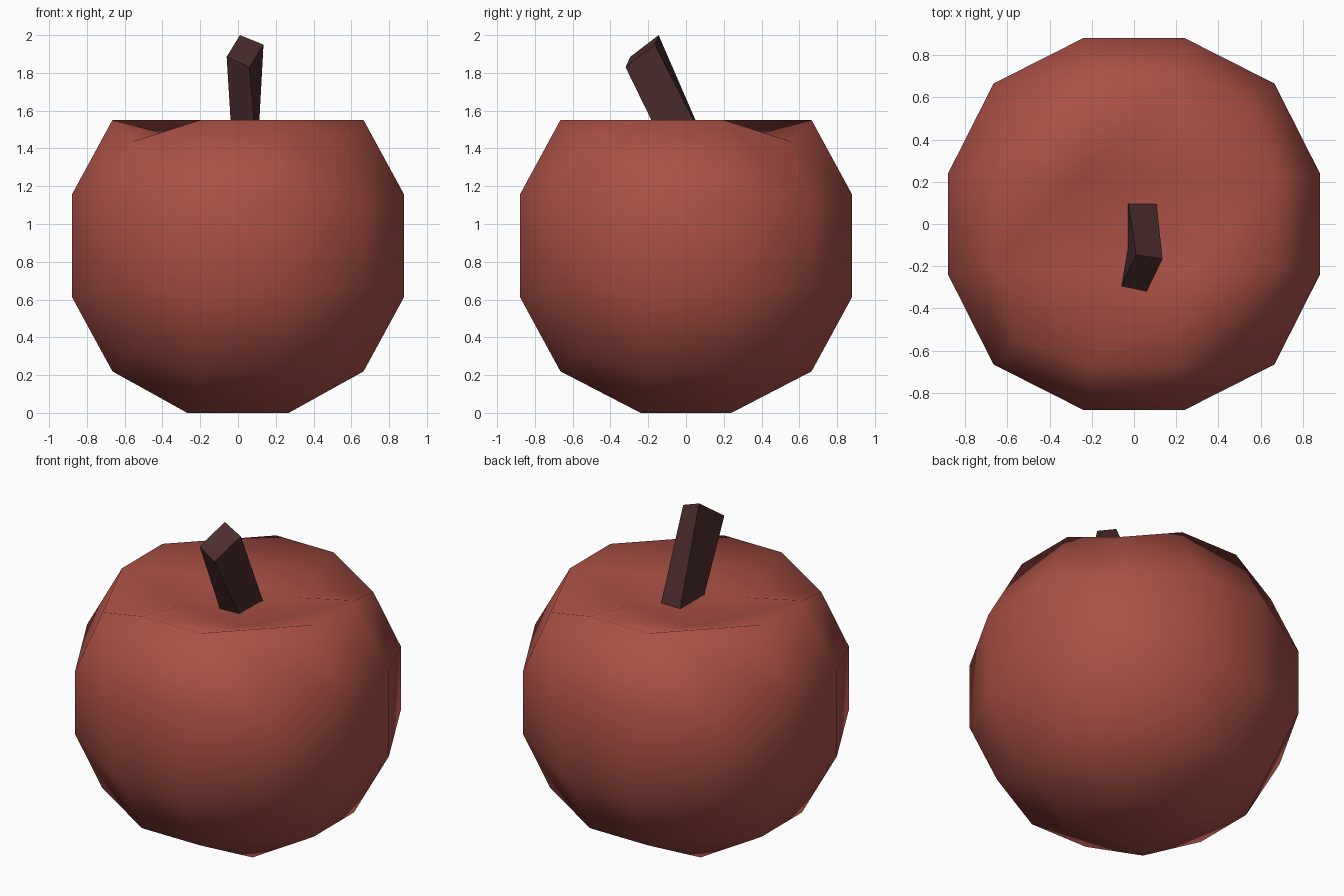
import bpy, bmesh

if "Cube" in bpy.data.objects:
    bpy.data.objects.remove(bpy.data.objects["Cube"])

CENTRE = 0.885


def material(name, rgb):
    m = bpy.data.materials.new(name)
    m.diffuse_color = (*rgb, 1)
    m.use_nodes = True
    m.node_tree.nodes["Principled BSDF"].inputs["Base Color"].default_value = m.diffuse_color
    return m


def make_object(name, bm, mat, smooth):
    bmesh.ops.recalc_face_normals(bm, faces=bm.faces)
    for f in bm.faces:
        f.smooth = smooth
    me = bpy.data.meshes.new(name)
    bm.to_mesh(me)
    bm.free()
    me.materials.append(mat)
    ob = bpy.data.objects.new(name, me)
    bpy.context.collection.objects.link(ob)
    return ob


# Fruit body: cube with a 3 x 3 grid per side, rounded into a ball
bm = bmesh.new()
bmesh.ops.create_cube(bm, size=2)
bmesh.ops.subdivide_edges(bm, edges=bm.edges, cuts=2, use_grid_fill=True)
dent = []
for v in bm.verts:
    p = v.co.copy()
    outer = [abs(c) > 0.9 for c in p]
    # (outer, inner x/y, inner z) coordinates for face, edge and corner points
    far, near, near_z = {1: (0.88, 0.24, 0.27), 2: (0.665, 0.2, 0.2),
                         3: (0.553, 0, 0)}[sum(outer)]
    for i in range(3):
        size = far if outer[i] else (near_z if i == 2 else near)
        v.co[i] = size * (1 if p[i] > 0 else -1)
    if sum(outer) == 1 and outer[2]:
        if p.z > 0:
            dent.append(v)
        else:
            v.co.x *= 1.12
            v.co.z = -CENTRE
    v.co.z += CENTRE
# Sunken top, with its corner facets split as creases
for v in dent:
    v.co.z = 1.44
for v in dent:
    for f in list(v.link_faces):
        corner = [w for w in f.verts if abs(abs(w.co.x) - 0.553) < 0.01]
        if len(corner) == 1 and len(f.verts) == 4:
            if v.co.x * v.co.y > 0:
                pair = [v, corner[0]]
            else:
                pair = [w for w in f.verts if w not in (v, corner[0])]
            bmesh.utils.face_split(f, *pair)
            break
make_object("fruit_body", bm, material("red_skin", (0.40, 0.08, 0.06)), True)

# Stalk: leaning, slightly twisted square bar
bottom = [(-0.03, 0.115, 1.40), (0.105, 0.115, 1.40),
          (0.10, -0.11, 1.40), (-0.03, -0.12, 1.40)]
top = [(0.01, -0.145, 2.0), (0.135, -0.165, 1.95),
       (0.06, -0.32, 1.83), (-0.06, -0.295, 1.885)]
bm = bmesh.new()
lo = [bm.verts.new(p) for p in bottom]
hi = [bm.verts.new(p) for p in top]
bm.faces.new(lo)
bm.faces.new(hi)
for i in range(4):
    j = (i + 1) % 4
    bm.faces.new((lo[i], lo[j], hi[j], hi[i]))
make_object("stalk", bm, material("brown_bark", (0.07, 0.025, 0.025)), False)
